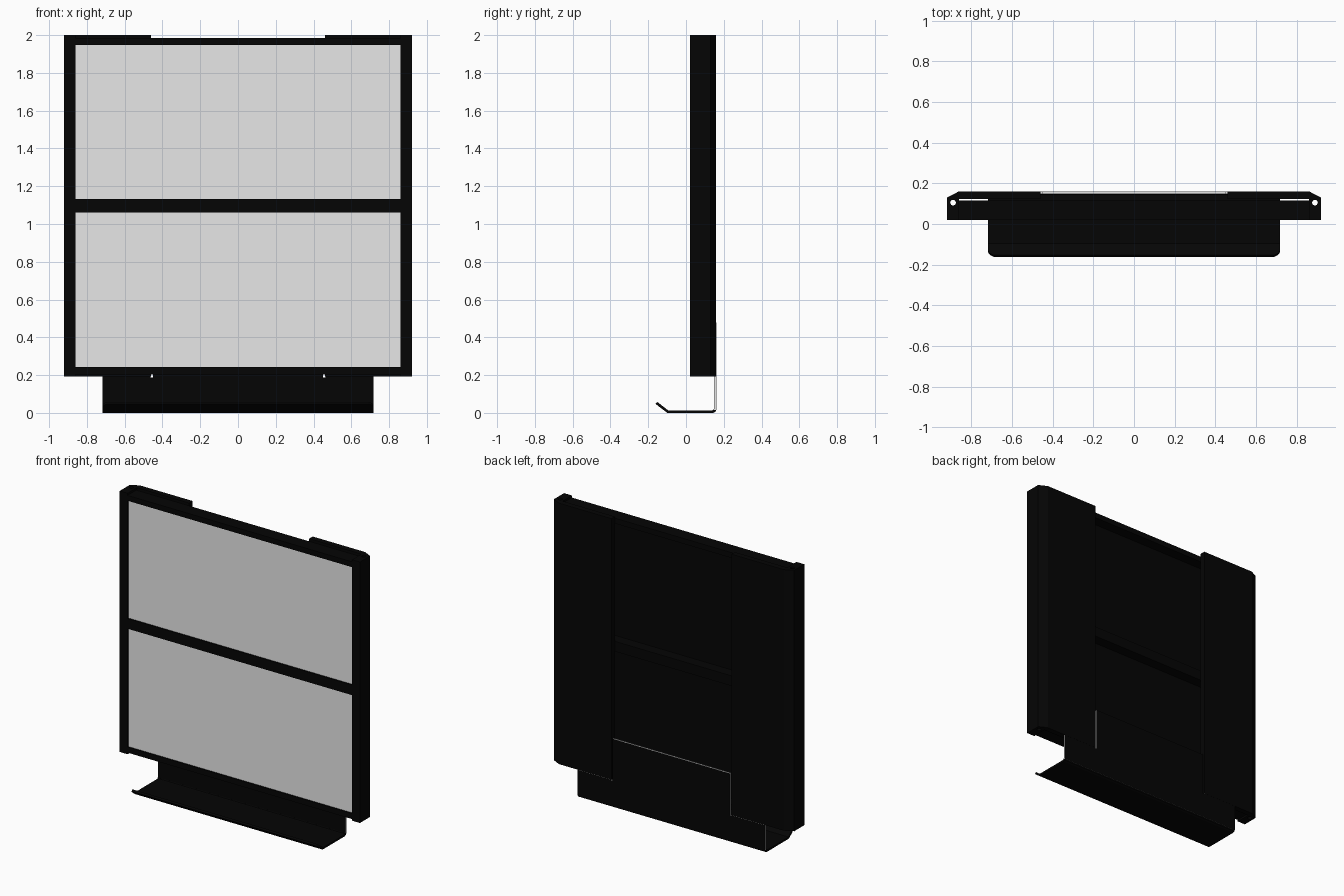
import bpy, bmesh, math
from mathutils import Vector

cube = bpy.data.objects.get("Cube")
if cube:
    bpy.data.objects.remove(cube, do_unlink=True)


def material(name, value):
    m = bpy.data.materials.new(name)
    m.use_nodes = True
    colour = (value, value, value, 1)
    m.diffuse_color = colour
    m.node_tree.nodes["Principled BSDF"].inputs["Base Color"].default_value = colour
    return m


black = material("black metal", 0.0015)
grey = material("light grey face", 0.8)


def add_mesh(name, bm, mats):
    bmesh.ops.recalc_face_normals(bm, faces=bm.faces)
    me = bpy.data.meshes.new(name)
    bm.to_mesh(me)
    bm.free()
    for m in mats:
        me.materials.append(m)
    ob = bpy.data.objects.new(name, me)
    bpy.context.collection.objects.link(ob)
    return ob


def box(name, low, high, grey_front=False):
    """Axis-aligned black box, optionally with a grey front face."""
    bm = bmesh.new()
    bmesh.ops.create_cube(bm, size=1)
    low, high = Vector(low), Vector(high)
    for v in bm.verts:
        v.co = (low + high) / 2 + v.co * (high - low)
    bm.normal_update()
    for f in bm.faces:
        f.material_index = int(grey_front and f.normal.y < -0.5)
    add_mesh(name, bm, [black, grey])


def extrusion(name, outlines, z0, z1):
    """Vertical prism; later outlines cut holes in the first."""
    cu = bpy.data.curves.new(name, "CURVE")
    cu.dimensions = "2D"
    cu.fill_mode = "BOTH"
    cu.extrude = (z1 - z0) / 2
    for pts in outlines:
        sp = cu.splines.new("POLY")
        sp.points.add(len(pts) - 1)
        for p, (x, y) in zip(sp.points, pts):
            p.co = (x, y, 0, 1)
        sp.use_cyclic_u = True
        sp.use_smooth = False
    cu.materials.append(black)
    ob = bpy.data.objects.new(name, cu)
    ob.location.z = (z0 + z1) / 2
    bpy.context.collection.objects.link(ob)


# Side posts with back flange, chamfered rear corner and a screw hole
section = [(0.86, 0.02), (0.92, 0.02), (0.92, 0.13), (0.862, 0.16),
           (0.46, 0.16), (0.46, 0.122), (0.86, 0.122)]
hole = [(0.89 + 0.014 * math.cos(i * math.tau / 16),
         0.105 + 0.014 * math.sin(i * math.tau / 16)) for i in range(16)]
for side, s in (("left", 1), ("right", -1)):
    extrusion(side + "_post", [[(s * x, y) for x, y in pts] for pts in (section, hole)],
              0.193, 2.0)

# Two thin display panels with grey front faces
for name, z0, z1 in (("lower_panel", 0.242, 1.062), ("upper_panel", 1.132, 1.948)):
    box(name, (-0.86, 0.03, z0), (0.86, 0.042, z1), True)

# Deep cross rails around the panels
for name, z0, z1 in (("bottom_rail", 0.204, 0.242), ("middle_rail", 1.062, 1.132),
                     ("top_rail", 1.948, 1.985)):
    box(name, (-0.86, 0.02, z0), (0.86, 0.115, z1))

# Bracket back plate: wide foot, relief notches and narrow tab, with grey edges
half = [(0.718, 0.014), (0.718, 0.192), (0.462, 0.192), (0.462, 0.188),
        (0.45, 0.188), (0.45, 0.478)]
outline = half + [(-x, z) for x, z in reversed(half)]
bm = bmesh.new()
plate = bm.faces.new([bm.verts.new((x, 0.148, z)) for x, z in outline])
new = bmesh.ops.extrude_face_region(bm, geom=[plate])["geom"]
bmesh.ops.translate(bm, vec=(0, 0.0125, 0),
                    verts=[v for v in new if isinstance(v, bmesh.types.BMVert)])
bm.normal_update()
for f in bm.faces:
    f.material_index = int(abs(f.normal.y) < 0.5)
add_mesh("bracket_back_plate", bm, [black, grey])

# Bracket tray: rounded rear bend, flat shelf and raised lip with rounded corners
rows = [(0.154, 0.02, 0.718), (0.151, 0.011, 0.718), (0.142, 0.007, 0.718),
        (-0.097, 0.007, 0.718), (-0.135, 0.036, 0.718),
        (-0.149, 0.047, 0.708), (-0.157, 0.053, 0.69)]
bm = bmesh.new()
pairs = [[bm.verts.new((s * w, y, z)) for s in (-1, 1)] for y, z, w in rows]
for a, b in zip(pairs, pairs[1:]):
    bm.faces.new((a[0], a[1], b[1], b[0]))
tray = add_mesh("bracket_tray", bm, [black])
solid = tray.modifiers.new("thickness", "SOLIDIFY")
solid.thickness = 0.014
solid.offset = 0
